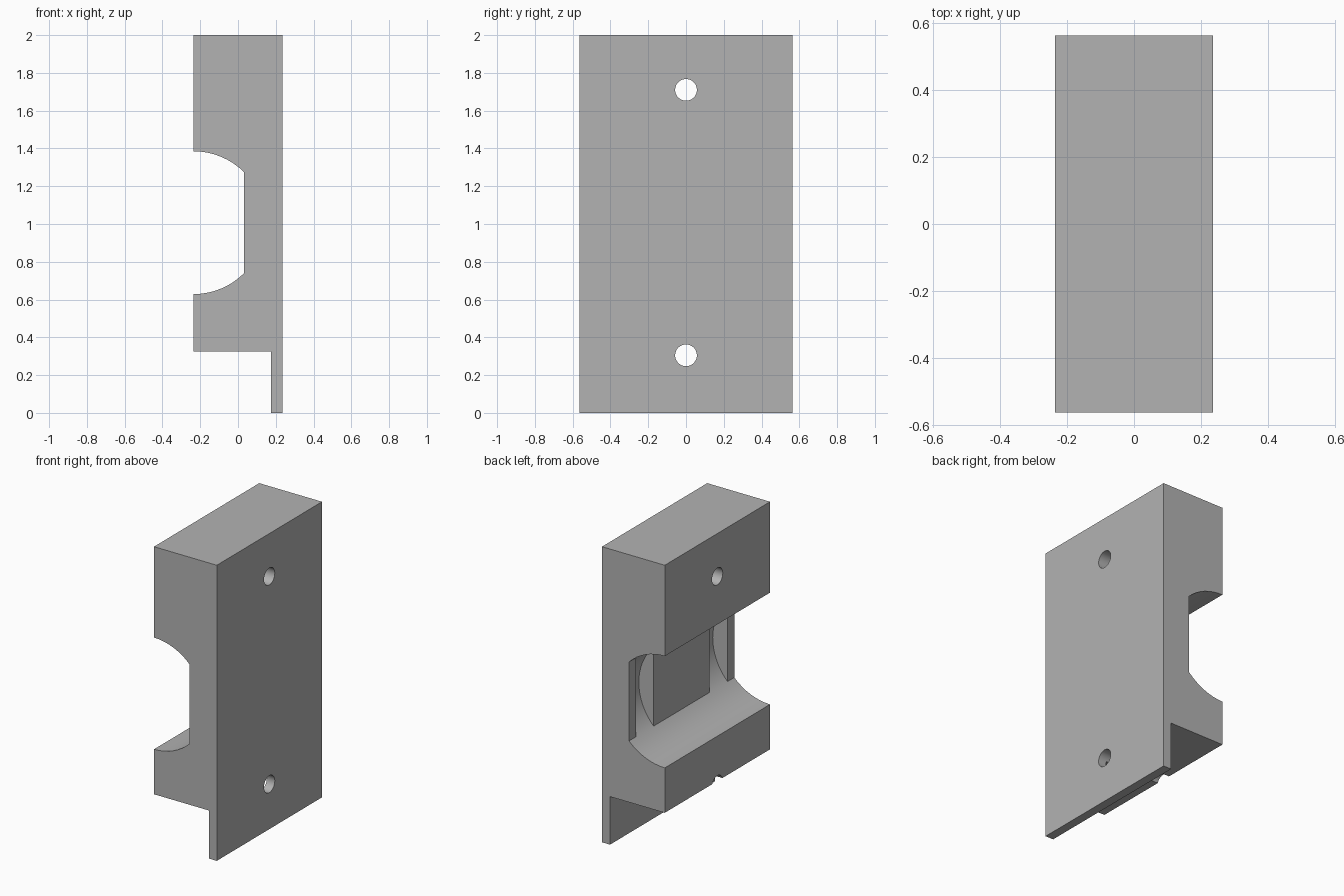
import bpy
import bmesh
from math import cos, sin, pi

if "Cube" in bpy.data.objects:
    bpy.data.objects.remove(bpy.data.objects["Cube"], do_unlink=True)

# Overall dimensions
HALF_X, HALF_Y, HEIGHT = 0.235, 0.5625, 2.0
LEDGE_Z, FLANGE_X = 0.325, 0.175
GROOVE_R, GROOVE_Z = 0.378, 1.007
FLOOR_X = -HALF_X + GROOVE_R * cos(pi / 4)
SEGMENTS = 32

grey = bpy.data.materials.new("plain grey")
grey.use_nodes = True
colour = (0.45, 0.45, 0.45, 1)
grey.diffuse_color = colour
grey.node_tree.nodes["Principled BSDF"].inputs["Base Color"].default_value = colour


def section(limit):
    """Side profile (x, z), with the groove no deeper than limit."""
    points = [(-HALF_X, HEIGHT), (HALF_X, HEIGHT), (HALF_X, 0), (FLANGE_X, 0),
              (FLANGE_X, LEDGE_Z), (-HALF_X, LEDGE_Z)]
    for i in range(SEGMENTS + 1):
        a = -pi / 2 + pi * i / SEGMENTS
        x = min(-HALF_X + GROOVE_R * cos(a), limit)
        points.append((x, GROOVE_Z + GROOVE_R * sin(a)))
    return points


# Holder body: flat groove floor, with two round-bottomed slots
flat, deep = section(FLOOR_X), section(HALF_X)
stations = [(-HALF_Y, flat), (-0.49, flat), (-0.49, deep), (-0.30, deep), (-0.30, flat)]
stations += [(-y, profile) for y, profile in reversed(stations)]

bm = bmesh.new()
rings = [[bm.verts.new((x, y, z)) for x, z in profile] for y, profile in stations]
for r0, r1 in zip(rings, rings[1:]):
    for i in range(len(r0)):
        bm.faces.new((r0[i - 1], r0[i], r1[i], r1[i - 1]))
bm.faces.new(rings[0])
bm.faces.new(rings[-1])
bmesh.ops.remove_doubles(bm, verts=bm.verts[:], dist=0.00001)
bmesh.ops.recalc_face_normals(bm, faces=bm.faces[:])
mesh = bpy.data.meshes.new("holder_body")
bm.to_mesh(mesh)
bm.free()
mesh.materials.append(grey)
body = bpy.data.objects.new("holder_body", mesh)
bpy.context.collection.objects.link(body)

# Screw holes right through the body
for z in (0.305, 1.71):
    bpy.ops.mesh.primitive_cylinder_add(vertices=48, radius=0.0575, depth=1,
                                        location=(0, 0, z), rotation=(0, pi / 2, 0))
    cutter = bpy.context.object
    cutter.name = "screw_hole_cutter"
    cutter.hide_render = True
    cutter.data.materials.append(grey)
    cut = body.modifiers.new("screw_hole", 'BOOLEAN')
    cut.operation = 'DIFFERENCE'
    cut.solver = 'EXACT'
    cut.object = cutter
    bpy.ops.object.select_all(action='DESELECT')
    body.select_set(True)
    bpy.context.view_layer.objects.active = body
    bpy.ops.object.modifier_apply(modifier=cut.name)
    bpy.data.objects.remove(cutter, do_unlink=True)

# Smooth curves with sharp edges
bpy.ops.object.shade_smooth_by_angle(angle=pi / 6)
